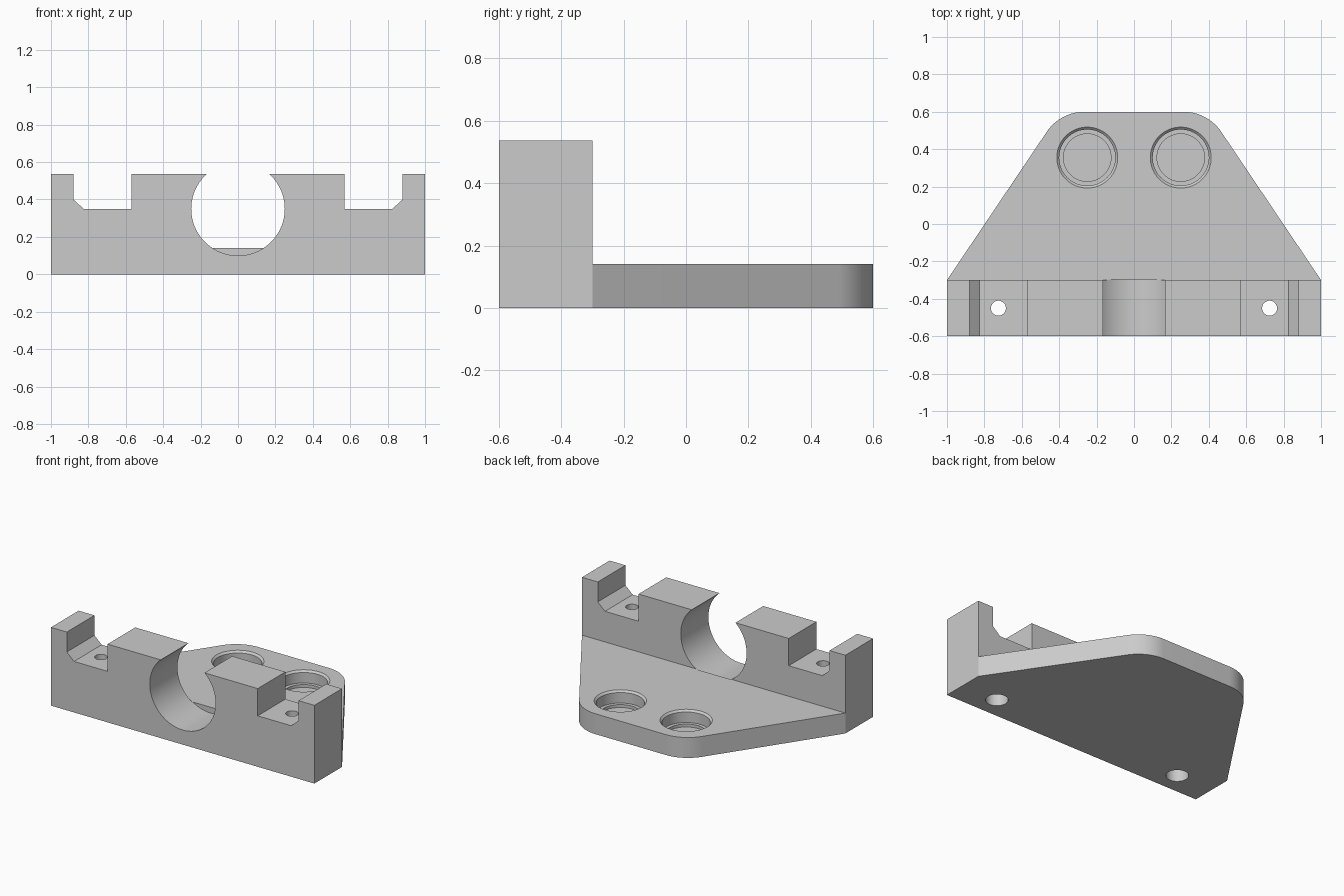
import bpy, bmesh
from math import sin, cos, pi, radians
from mathutils import Matrix, Vector

cube = bpy.data.objects.get("Cube")
if cube:
    bpy.data.objects.remove(cube, do_unlink=True)

grey = bpy.data.materials.new("plain_grey")
grey.use_nodes = True
grey.diffuse_color = (0.6, 0.6, 0.6, 1)
grey.node_tree.nodes["Principled BSDF"].inputs["Base Color"].default_value = (0.6, 0.6, 0.6, 1)

FRONT, SEAM, TOP, FLOOR, PLATE = -0.6, -0.3, 0.537, 0.35, 0.14


def finish(name, bm):
    bmesh.ops.recalc_face_normals(bm, faces=bm.faces)
    mesh = bpy.data.meshes.new(name)
    bm.to_mesh(mesh)
    bm.free()
    mesh.materials.append(grey)
    obj = bpy.data.objects.new(name, mesh)
    bpy.context.collection.objects.link(obj)
    return obj


def prism(name, points, direction):
    """Extrude a closed outline of 3D points along a direction."""
    bm = bmesh.new()
    face = bm.faces.new([bm.verts.new(p) for p in points])
    side = bmesh.ops.extrude_face_region(bm, geom=[face])["geom"]
    verts = [v for v in side if isinstance(v, bmesh.types.BMVert)]
    bmesh.ops.translate(bm, vec=Vector(direction), verts=verts)
    return finish(name, bm)


def turned(name, profile, matrix, sides=64):
    """Stack of rings given as (radius, height), capped at both ends."""
    bm = bmesh.new()
    rings = [[bm.verts.new((r * cos(2 * pi * i / sides), r * sin(2 * pi * i / sides), z))
              for i in range(sides)] for r, z in profile]
    for a, b in zip(rings, rings[1:]):
        for i in range(sides):
            j = (i + 1) % sides
            bm.faces.new((a[i], a[j], b[j], b[i]))
    bm.faces.new(rings[0])
    bm.faces.new(rings[-1])
    bm.transform(matrix)
    return finish(name, bm)


def combine(base, other, operation):
    mod = base.modifiers.new(operation.lower(), "BOOLEAN")
    mod.operation, mod.solver, mod.object = operation, "EXACT", other
    bpy.context.view_layer.objects.active = base
    bpy.ops.object.modifier_apply(modifier=mod.name)
    bpy.data.objects.remove(other, do_unlink=True)


# Upright block with two chamfered notches
half = [(1, 0), (1, TOP), (0.88, TOP), (0.88, 0.4), (0.825, FLOOR), (0.57, FLOOR), (0.57, TOP)]
outline = half + [(-x, z) for x, z in reversed(half)]
bracket = prism("mounting_bracket", [(x, FRONT, z) for x, z in outline], (0, SEAM - FRONT, 0))

# Tapered base plate with rounded rear corners
arc = [radians(33.7 + (90 - 33.7) * i / 16) for i in range(17)]
right = [(0.98, SEAM - 0.05), (1, SEAM)]
right += [(0.265 + 0.243 * cos(a), 0.357 + 0.243 * sin(a)) for a in arc]
outline = right + [(-x, y) for x, y in reversed(right)]
plate = prism("base_plate", [(x, y, 0) for x, y in outline], (0, 0, PLATE))
combine(bracket, plate, "UNION")

# Round cradle through the block
lay_back = Matrix.Translation((0, FRONT - 0.1, FLOOR)) @ Matrix.Rotation(-pi / 2, 4, "X")
combine(bracket, turned("cradle_cutter", [(0.25, 0), (0.25, 0.404)], lay_back, 96), "DIFFERENCE")

for side in (-1, 1):
    # Stepped pockets with a chamfered rim
    pocket = [(0.127, 0.035), (0.127, 0.055), (0.15, 0.055), (0.15, 0.127), (0.163, PLATE), (0.163, 0.2)]
    place = Matrix.Translation((side * 0.25, 0.355, 0))
    combine(bracket, turned("pocket_cutter", pocket, place), "DIFFERENCE")
    # Screw holes, counterbored from below
    screw = [(0.07, -0.1), (0.07, 0.2), (0.04, 0.2), (0.04, 0.45)]
    place = Matrix.Translation((side * 0.725, -0.45, 0))
    combine(bracket, turned("screw_cutter", screw, place, 48), "DIFFERENCE")

# Smooth the curved walls and keep the edges crisp
bpy.ops.object.select_all(action="DESELECT")
bracket.select_set(True)
bpy.context.view_layer.objects.active = bracket
bpy.ops.object.shade_smooth_by_angle(angle=radians(25))
